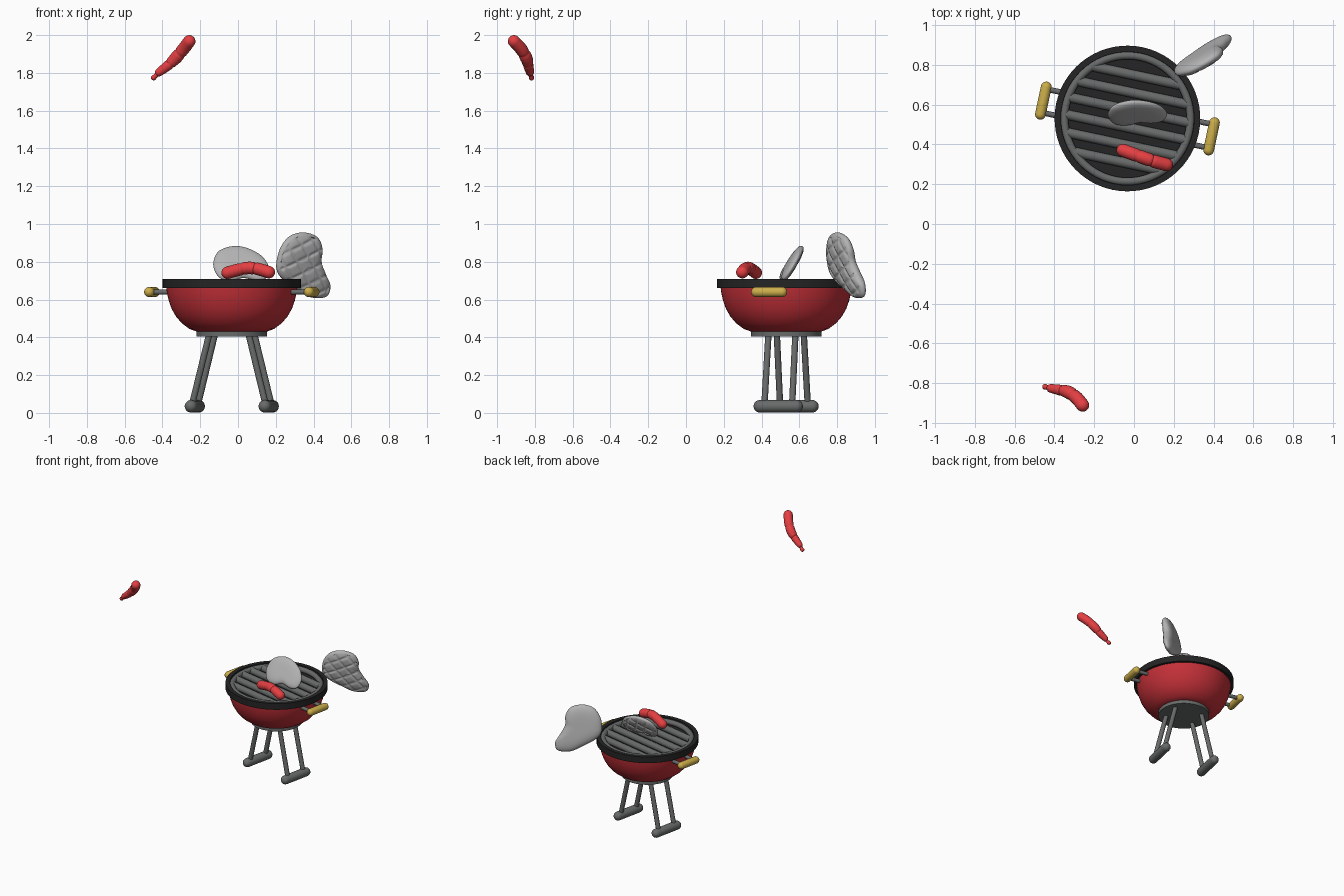
import bpy, bmesh, math
from mathutils import Vector, Matrix

if "Cube" in bpy.data.objects:
    bpy.data.objects.remove(bpy.data.objects["Cube"])

GRILL = Matrix.Translation((-0.033, 0.53, 0)) @ Matrix.Rotation(math.radians(-12), 4, 'Z')


def material(name, rgb):
    m = bpy.data.materials.new(name)
    m.diffuse_color = (*rgb, 1)
    m.use_nodes = True
    m.node_tree.nodes["Principled BSDF"].inputs["Base Color"].default_value = m.diffuse_color
    return m


RED = material("red_enamel", (0.55, 0.03, 0.04))
MEAT = material("sausage_red", (0.78, 0.05, 0.055))
YELLOW = material("yellow_grip", (0.6, 0.42, 0.07))
BLACK = material("black_iron", (0.018, 0.018, 0.018))
STEEL = material("steel_grey", (0.14, 0.145, 0.145))
LIGHT = material("light_grey", (0.45, 0.45, 0.45))


def finish(name, bm, mat, angle=40):
    bmesh.ops.recalc_face_normals(bm, faces=bm.faces)
    me = bpy.data.meshes.new(name)
    bm.to_mesh(me)
    bm.free()
    ob = bpy.data.objects.new(name, me)
    bpy.context.collection.objects.link(ob)
    me.materials.append(mat)
    bpy.ops.object.select_all(action='DESELECT')
    ob.select_set(True)
    bpy.context.view_layer.objects.active = ob
    bpy.ops.object.shade_smooth_by_angle(angle=math.radians(angle))
    return ob


def skin(bm, rings, closed=False):
    n = len(rings[0])
    pairs = list(zip(rings, rings[1:])) + ([(rings[-1], rings[0])] if closed else [])
    for a, b in pairs:
        for i in range(n):
            j = (i + 1) % n
            bm.faces.new((a[i], a[j], b[j], b[i]))
    if not closed:
        bm.faces.new(rings[0])
        bm.faces.new(rings[-1])


def lathe(name, profile, mat, closed=False, n=64):
    bm = bmesh.new()
    rings = [[bm.verts.new((r * math.cos(2 * math.pi * i / n), r * math.sin(2 * math.pi * i / n), z))
              for i in range(n)] for r, z in profile]
    skin(bm, rings, closed)
    bm.transform(GRILL)
    return finish(name, bm, mat)


def tube(name, pts, radii, mat, rounded=True, xf=None, n=20):
    """Sweep a circle along points, with hemispherical ends if rounded."""
    pts = [Vector(p) for p in pts]
    tans = [(pts[min(i + 1, len(pts) - 1)] - pts[max(i - 1, 0)]).normalized() for i in range(len(pts))]
    rows = list(zip(pts, tans, radii))
    if rounded:
        def cap(row, sign):
            p, t, r = row
            return [(p + t * sign * r * math.sin(a), t, r * math.cos(a))
                    for a in (k * math.pi / 12 for k in (1, 2, 3, 4, 5, 5.7))]
        rows = cap(rows[0], -1)[::-1] + rows + cap(rows[-1], 1)
    up = Vector((0, 0, 1)) if abs(tans[0].z) < 0.8 else Vector((0, 1, 0))
    bm = bmesh.new()
    rings = []
    for p, t, r in rows:
        u = t.cross(up).normalized()
        v = t.cross(u)
        rings.append([bm.verts.new(p + r * (u * math.cos(2 * math.pi * i / n) + v * math.sin(2 * math.pi * i / n)))
                      for i in range(n)])
    skin(bm, rings)
    if xf:
        bm.transform(xf)
    return finish(name, bm, mat)


def spline(pts, steps, closed=False):
    """Catmull-Rom smoothing of a short point list."""
    pts = [Vector(p) for p in pts]
    n, out = len(pts), []
    get = (lambda i: pts[i % n]) if closed else (lambda i: pts[max(0, min(n - 1, i))])
    for i in range(n if closed else n - 1):
        a, b, c, d = (get(i + k) for k in (-1, 0, 1, 2))
        for s in range(steps):
            t = s / steps
            out.append(0.5 * (2 * b + (c - a) * t + (2 * a - 5 * b + 4 * c - d) * t * t
                              + (3 * b - a - 3 * c + d) * t ** 3))
    return out if closed else out + [pts[-1]]


# bowl, rim and base
lathe("bowl", [(0.19, 0.432), (0.225, 0.445), (0.265, 0.475), (0.295, 0.51), (0.318, 0.55),
               (0.334, 0.595), (0.343, 0.635), (0.347, 0.665)], RED)
lathe("rim", [(0.35, 0.66), (0.366, 0.66), (0.366, 0.709), (0.335, 0.709), (0.333, 0.668), (0.01, 0.668)], BLACK)
lathe("base_plate", [(0.187, 0.405), (0.187, 0.438)], STEEL)

# cooking grate
lathe("grate_ring", [(0.317 + 0.02 * math.cos(a), 0.687 + 0.02 * math.sin(a))
                     for a in (k * math.pi / 6 for k in range(12))], STEEL, closed=True)
for k in range(6):
    y = (k - 2.5) * 0.088
    x = math.sqrt(0.315 ** 2 - y * y)
    tube(f"grate_bar_{k + 1}", [(-x, y, 0.681), (x, y, 0.681)], [0.025] * 2, STEEL, False, GRILL, 16)

# handles, legs and feet on both sides
for s, side in ((-1, "left"), (1, "right")):
    tube(f"{side}_handle", [(s * 0.432, -0.07, 0.64), (s * 0.432, 0.07, 0.64)], [0.027] * 2, YELLOW, True, GRILL)
    tube(f"{side}_foot", [(s * 0.2, -0.1, 0.035), (s * 0.2, 0.1, 0.035)], [0.033] * 2, STEEL, True, GRILL)
    for e, end in ((-1, "front"), (1, "back")):
        tube(f"{side}_{end}_handle_rod", [(s * 0.32, e * 0.06, 0.64), (s * 0.432, e * 0.06, 0.64)],
             [0.014] * 2, STEEL, False, GRILL, 12)
        tube(f"{side}_{end}_leg", [(s * 0.107, e * 0.073, 0.415), (s * 0.2, e * 0.075, 0.04)],
             [0.017] * 2, STEEL, False, GRILL, 16)


def sausage(name, pts, taper=0.0):
    path = spline(pts, 10)
    n = len(path) - 1
    radii = []
    for i in range(n + 1):
        t = i / n
        crease = sum(math.exp(-((t - c) / 0.025) ** 2) for c in (0.36, 0.7))
        radii.append(0.033 * (1 - 0.12 * crease) * (1 - taper * max(0, t - 0.5) * 2))
    return tube(name, path, radii, MEAT)


# sausages: one on the grate, one in the air with a pinched tip
sausage("grate_sausage", [(-0.055, 0.37, 0.742), (0, 0.35, 0.757), (0.05, 0.332, 0.767),
                          (0.1, 0.315, 0.763), (0.163, 0.298, 0.745)])
sausage("flying_sausage", [(-0.258, -0.91, 1.967), (-0.29, -0.872, 1.925), (-0.33, -0.845, 1.878),
                           (-0.37, -0.835, 1.84), (-0.418, -0.826, 1.803)], 0.35)
tube("sausage_tip", [(-0.425, -0.825, 1.795), (-0.438, -0.821, 1.783), (-0.446, -0.818, 1.775)],
     [0.012, 0.012, 0.015], MEAT, n=12)


def steak(name, outline, centre, slope_x, slope_z, thick, grooved):
    """Pillow-shaped slab from a front outline on a tilted plane; grooved is the scored side."""
    centre = Vector(centre)
    edge = [p - Vector((centre.x, centre.z)) for p in spline(outline, 8, True)]
    normal = Vector((slope_x, -1, slope_z)).normalized()
    bm = bmesh.new()
    scales = [math.sin(k / 30 * math.pi / 2) for k in range(1, 30)]

    def ring(s, side):
        h = thick * (1 - s ** 4) ** 0.5
        row = []
        for p in edge:
            q = p * s
            depth = 0
            if side == grooved and s < 0.9:
                for w in (q.x + 0.55 * q.y, q.x * 0.5 - q.y):
                    d = (w / 0.075) % 1 - 0.5
                    depth = max(depth, 0.007 * math.exp(-(d / 0.11) ** 2))
            pos = centre + Vector((q.x, slope_x * q.x + slope_z * q.y, q.y))
            row.append(bm.verts.new(pos + normal * side * (h - depth)))
        return row
    rings = [ring(s, 1) for s in scales] + [ring(1, 1)] + [ring(s, -1) for s in reversed(scales)]
    skin(bm, rings)
    return finish(name, bm, LIGHT, 60)


# steaks: one leaning on the grate, one beside the grill
steak("grate_steak", [(-0.13, 0.8), (-0.1, 0.857), (-0.02, 0.882), (0.06, 0.867), (0.13, 0.825), (0.165, 0.765),
                      (0.15, 0.715), (0.1, 0.702), (0.03, 0.716), (-0.03, 0.702), (-0.09, 0.712), (-0.122, 0.75)],
      (0.0, 0.56, 0.79), 0.08, 0.62, 0.024, -1)
steak("flying_steak", [(0.205, 0.79), (0.225, 0.87), (0.275, 0.935), (0.35, 0.955), (0.42, 0.93), (0.445, 0.87),
                       (0.44, 0.8), (0.465, 0.73), (0.488, 0.67), (0.465, 0.615), (0.385, 0.612), (0.31, 0.655),
                       (0.245, 0.7), (0.212, 0.74)],
      (0.345, 0.835, 0.79), 0.55, -0.22, 0.036, 1)
